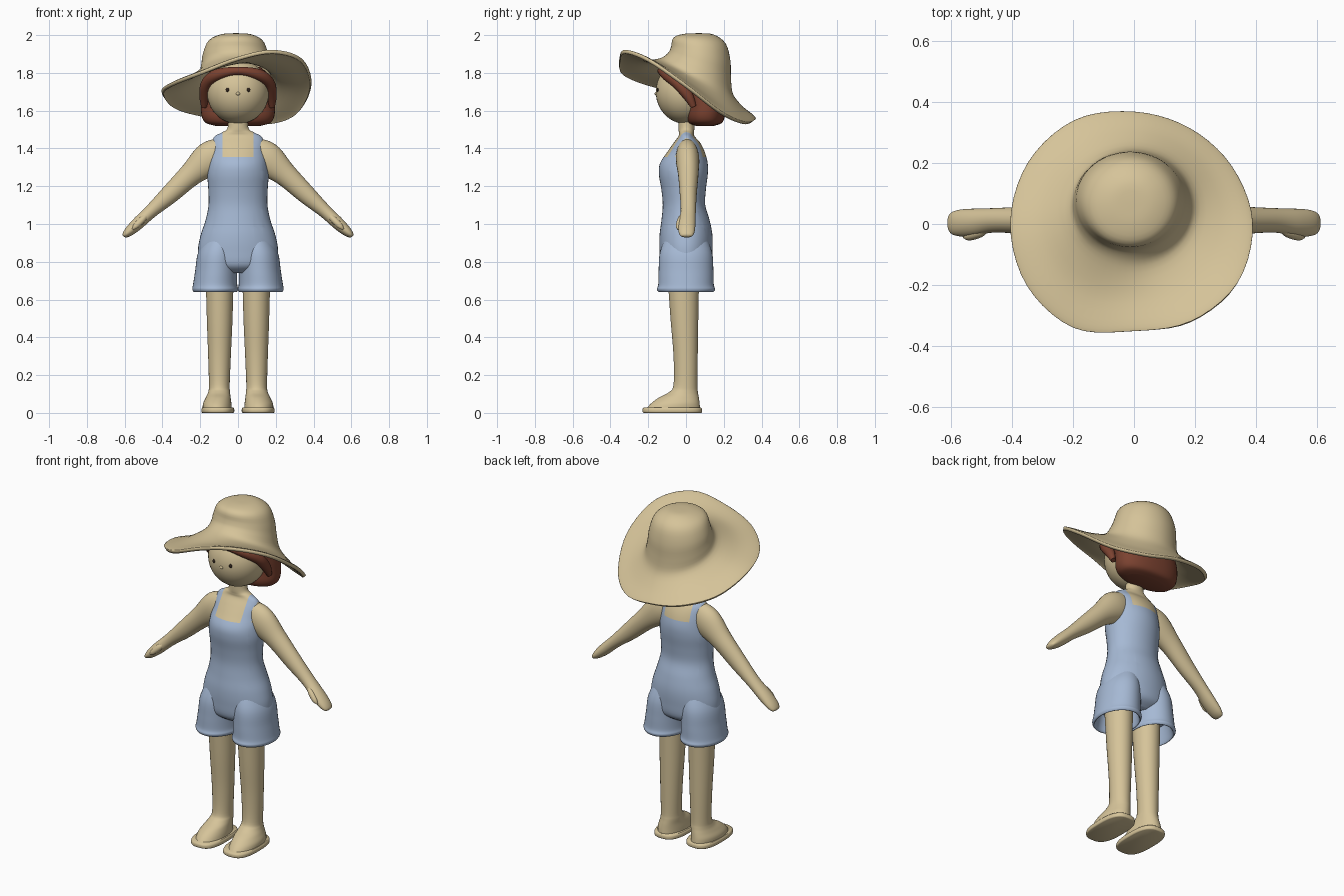
import bpy, bmesh, math
from mathutils import Vector

if "Cube" in bpy.data.objects:
    bpy.data.objects.remove(bpy.data.objects["Cube"])


def material(name, rgb):
    m = bpy.data.materials.new(name)
    m.diffuse_color = (*rgb, 1)
    m.use_nodes = True
    m.node_tree.nodes["Principled BSDF"].inputs["Base Color"].default_value = m.diffuse_color
    return m


TAN = material("warm_tan", (0.67, 0.55, 0.32))
BLUE = material("soft_blue", (0.38, 0.485, 0.66))
BROWN = material("auburn", (0.20, 0.055, 0.03))
DARK = material("dark_brown", (0.03, 0.018, 0.012))


def spline(pts, steps, closed=False):
    """Smooth curve through points of any dimension."""
    n = len(pts)
    at = (lambda i: pts[i % n]) if closed else (lambda i: pts[max(0, min(n - 1, i))])
    out = []
    for i in range(n if closed else n - 1):
        a, b, c, d = at(i - 1), at(i), at(i + 1), at(i + 2)
        for k in range(steps):
            t = k / steps
            out.append(tuple(0.5 * (2 * q + (r - p) * t + (2 * p - 5 * q + 4 * r - s) * t * t
                                    + (3 * q - p - 3 * r + s) * t ** 3)
                             for p, q, r, s in zip(a, b, c, d)))
    if not closed:
        out.append(tuple(pts[-1]))
    return out


def finish(name, bm, mats, mirror=False):
    bmesh.ops.recalc_face_normals(bm, faces=bm.faces)
    me = bpy.data.meshes.new(name)
    bm.to_mesh(me)
    bm.free()
    ob = bpy.data.objects.new(name, me)
    bpy.context.collection.objects.link(ob)
    for m in mats:
        me.materials.append(m)
    bpy.ops.object.select_all(action='DESELECT')
    ob.select_set(True)
    bpy.context.view_layer.objects.active = ob
    bpy.ops.object.shade_smooth_by_angle(angle=math.radians(50))
    if mirror:
        ob.modifiers.new("mirror", 'MIRROR').use_mirror_merge = False
    return ob


def skin_rings(rings, cap_end=True):
    """Bridge a list of closed rings into a mesh."""
    bm = bmesh.new()
    vs = [[bm.verts.new(p) for p in r] for r in rings]
    n = len(vs[0])
    for a, b in zip(vs, vs[1:]):
        for i in range(n):
            j = (i + 1) % n
            bm.faces.new((a[i], a[j], b[j], b[i]))
    bm.faces.new(vs[0][::-1])
    if cap_end:
        bm.faces.new(vs[-1])
    return bm


def ring(c, u, v, ru, rv, e=2, n=40):
    out = []
    for i in range(n):
        a = 2 * math.pi * i / n
        p, q = (math.copysign(abs(f) ** (2 / e), f) for f in (math.cos(a), math.sin(a)))
        out.append(c + u * (ru * p) + v * (rv * q))
    return out


def upright(stations, e=2, steps=5):
    """Level rings from (z, centre x, half width, front y, back y)."""
    X, Y = Vector((1, 0, 0)), Vector((0, 1, 0))
    return skin_rings([ring(Vector((x, (f + b) / 2, z)), X, Y, rx, (b - f) / 2, e)
                       for z, x, rx, f, b in spline(stations, steps)])


def tube(stations, steps=6):
    """Rings square to a path of (x, y, z, radius, depth radius)."""
    s = spline(stations, steps)
    rings = []
    for i, p in enumerate(s):
        t = (Vector(s[min(i + 1, len(s) - 1)][:3]) - Vector(s[max(i - 1, 0)][:3])).normalized()
        u = Vector((0, 1, 0)).cross(t).normalized()
        rings.append(ring(Vector(p[:3]), u, t.cross(u), p[3], p[4], n=28))
    return skin_rings(rings)


def ball(name, centre, radii, mat, mirror=False):
    bm = bmesh.new()
    bmesh.ops.create_uvsphere(bm, u_segments=40, v_segments=24, radius=1)
    for v in bm.verts:
        v.co = Vector(c + r * k for c, r, k in zip(centre, radii, v.co))
    return finish(name, bm, [mat], mirror)


# Torso and neck; bodice and straps are cut into the surface
bm = upright([(.74, 0, .12, -.08, .08), (.78, 0, .20, -.13, .13), (.86, 0, .212, -.14, .14),
              (.94, 0, .198, -.14, .14), (1.02, 0, .172, -.13, .125), (1.10, 0, .156, -.123, .102),
              (1.18, 0, .157, -.13, .105), (1.26, 0, .162, -.143, .115), (1.32, 0, .155, -.138, .115),
              (1.38, 0, .145, -.10, .10), (1.43, 0, .14, -.065, .075), (1.465, 0, .122, -.04, .045),
              (1.485, 0, .085, -.038, .042), (1.51, 0, .055, -.04, .045), (1.60, 0, .05, -.04, .05)])
TOP, IN, OUT = 1.355, .083, .13
for co, no in [((0, 0, TOP), (0, 0, 1))] + [((x, 0, 0), (1, 0, 0)) for x in (-OUT, -IN, IN, OUT)]:
    bmesh.ops.bisect_plane(bm, geom=bm.verts[:] + bm.edges[:] + bm.faces[:], plane_co=co, plane_no=no)
for f in bm.faces:
    c = f.calc_center_median()
    f.material_index = int(c.z < TOP or (IN < abs(c.x) < OUT and c.z < 1.49))
finish("torso", bm, [TAN, BLUE])

# Shorts legs with rolled, open hems
finish("shorts_leg", upright([
    (.74, .11, .098, -.12, .12), (.66, .118, .105, -.13, .13), (.64, .12, .113, -.143, .143),
    (.655, .121, .121, -.154, .154), (.68, .121, .117, -.147, .147), (.75, .116, .111, -.145, .145),
    (.85, .108, .103, -.138, .138), (.95, .09, .07, -.10, .10)]), [BLUE], True)

# Legs running into feet, and flat soles
finish("leg", upright([
    (.02, .11, .077, -.212, .075), (.05, .11, .075, -.185, .072), (.08, .105, .066, -.145, .068),
    (.11, .10, .058, -.09, .063), (.15, .099, .055, -.066, .06), (.30, .098, .06, -.066, .062),
    (.50, .097, .068, -.082, .065), (.76, .097, .075, -.10, .07)]), [TAN], True)
finish("sole", upright([
    (0, .107, .082, -.224, .08), (.005, .107, .087, -.23, .085), (.02, .107, .087, -.23, .085),
    (.028, .107, .082, -.224, .08)], e=2.8, steps=3), [TAN], True)

# Arms with mitten hands and thumbs
finish("arm", tube([
    (.07, .005, 1.385, .075, .05), (.15, .008, 1.345, .09, .062), (.25, .012, 1.262, .063, .054),
    (.36, .012, 1.158, .05, .045), (.46, .012, 1.068, .036, .04), (.53, .005, 1.003, .033, .045),
    (.575, .003, .962, .026, .043), (.60, .003, .94, .015, .032), (.606, .003, .934, .004, .012)]),
    [TAN], True)
finish("thumb", tube([
    (.48, -.012, 1.05, .008, .01), (.505, -.028, 1.025, .017, .016),
    (.54, -.04, .99, .015, .014), (.558, -.042, .972, .004, .004)]), [TAN], True)

# Head and face
ball("head", (0, 0, 1.70), (.165, .16, .17), TAN)
ball("eye", (.055, -.149, 1.71), (.010, .006, .011), DARK, True)
ball("nose", (0, -.158, 1.69), (.011, .008, .009), TAN)

# Hair: bob at the back and a fringe framing the face
finish("back_hair", upright([
    (1.52, 0, .12, .05, .15), (1.535, 0, .17, .015, .19), (1.57, 0, .192, 0, .205),
    (1.63, 0, .196, 0, .208), (1.70, 0, .19, -.02, .20), (1.78, 0, .17, -.05, .185),
    (1.83, 0, .12, -.03, .15)], e=2.3), [BROWN])
half = [(.18, .04, 1.62, .015, .015), (.178, .01, 1.68, .027, .027), (.165, -.045, 1.745, .03, .03),
        (.11, -.10, 1.79, .03, .03)]
fringe = half + [(0, -.125, 1.81, .022, .026)] + [(-p[0], *p[1:]) for p in half[::-1]]
finish("fringe", tube(fringe), [BROWN])

# Sun hat: tilted crown rings (centre, radii, slopes) flowing into a wavy brim
crown = [(-.01, .07, 2.0, .01, .01, 0, 0), (-.01, .07, 1.995, .075, .075, 0, -.03),
         (-.012, .072, 1.965, .135, .13, 0, -.12), (-.013, .078, 1.90, .163, .147, 0, -.25),
         (-.01, .07, 1.835, .176, .158, 0, -.4), (-.005, .05, 1.775, .20, .19, -.03, -.48)]
edge = [(.385, 1.73), (.365, 1.59), (.355, 1.535), (.36, 1.55), (.385, 1.575), (.395, 1.62),
        (.40, 1.695), (.40, 1.74), (.39, 1.80), (.35, 1.875), (.37, 1.912), (.39, 1.865)]
angles = [math.radians(30 * i) for i in range(12)]
rows = []
for cx, cy, cz, rx, ry, sx, sy in crown:
    rows.append([(cx + rx * math.cos(a), cy + ry * math.sin(a),
                  cz + sx * rx * math.cos(a) + sy * ry * math.sin(a)) for a in angles])
rim = [(r * math.cos(a), r * math.sin(a), z) for a, (r, z) in zip(angles, edge)]
base = rows[-1]
for t, sag in ((.45, -.012), (.9, 0), (1, 0)):
    rows.append([(p[0] + (q[0] - p[0]) * t, p[1] + (q[1] - p[1]) * t,
                  p[2] + (q[2] - p[2]) * t + sag) for p, q in zip(base, rim)])
rows = [spline(r, 5, True) for r in rows]
columns = [spline(c, 4) for c in zip(*rows)]
hat = finish("sun_hat", skin_rings([list(r) for r in zip(*columns)], cap_end=False), [TAN])
shell = hat.modifiers.new("thickness", 'SOLIDIFY')
shell.thickness, shell.offset = .02, 0
